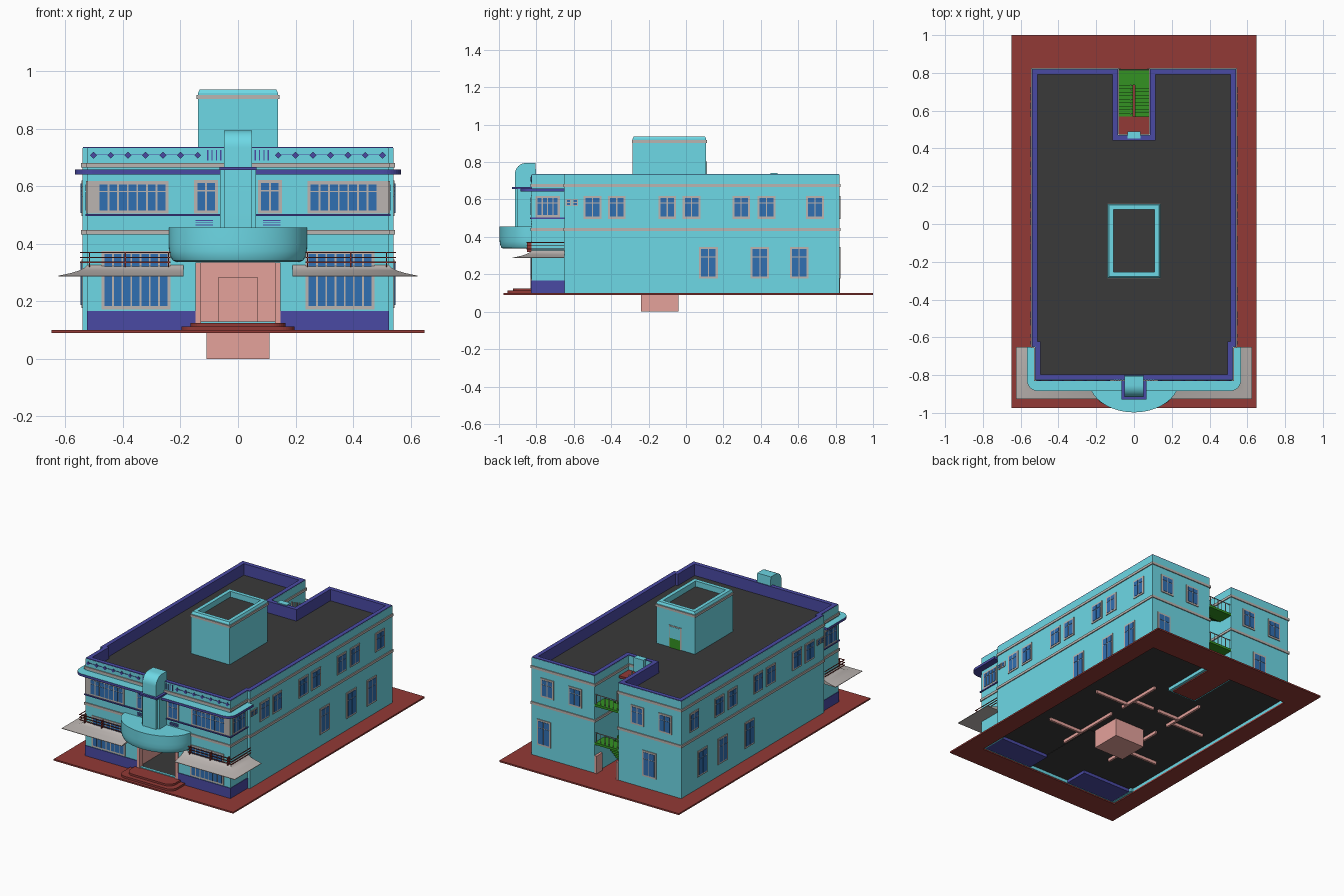
import bpy, bmesh, math
from mathutils import Matrix, Vector

if "Cube" in bpy.data.objects:
    bpy.data.objects.remove(bpy.data.objects["Cube"])

def mat(name, r, g, b):
    m = bpy.data.materials.new(name)
    m.diffuse_color = (r, g, b, 1)
    m.use_nodes = True
    m.node_tree.nodes["Principled BSDF"].inputs["Base Color"].default_value = m.diffuse_color
    return m

CYAN = mat("turquoise wall", .155, .69, .79)
BLUE = mat("indigo trim", .068, .068, .37)
PINK = mat("pink plaster", .78, .36, .33)
GRAY = mat("warm gray", .50, .46, .44)
GLASS = mat("blue glass", .03, .16, .45)
DARK = mat("charcoal", .042, .042, .042)
RED = mat("brick red", .29, .042, .037)
GREEN = mat("green tile", .033, .29, .016)

def finish(name, bm, mats, rule=None, smooth=False):
    bmesh.ops.recalc_face_normals(bm, faces=bm.faces)
    if rule:
        for f in bm.faces:
            f.material_index = rule(f.calc_center_median(), f.normal)
    me = bpy.data.meshes.new(name)
    bm.to_mesh(me)
    bm.free()
    ob = bpy.data.objects.new(name, me)
    bpy.context.collection.objects.link(ob)
    for m in mats:
        me.materials.append(m)
    if smooth:
        bpy.context.view_layer.objects.active = ob
        ob.select_set(True)
        bpy.ops.object.shade_smooth_by_angle(angle=math.radians(35))
        ob.select_set(False)
    return ob

def boxes(name, m, items):
    """items: (x0,x1,y0,y1,z0,z1)"""
    bm = bmesh.new()
    for x0, x1, y0, y1, z0, z1 in items:
        c = Vector((x0 + x1, y0 + y1, z0 + z1)) / 2
        s = Matrix.Diagonal((abs(x1 - x0), abs(y1 - y0), abs(z1 - z0), 1))
        bmesh.ops.create_cube(bm, size=1, matrix=Matrix.Translation(c) @ s)
    return finish(name, bm, [m])

def loft(name, rings, mats, rule=None, loop=False, smooth=False):
    bm = bmesh.new()
    vs = [[bm.verts.new(p) for p in r] for r in rings]
    n = len(vs[0])
    for a, b in zip(vs, vs[1:] + ([vs[0]] if loop else [])):
        for i in range(n):
            j = (i + 1) % n
            bm.faces.new((a[i], a[j], b[j], b[i]))
    if not loop:
        bm.faces.new(vs[0])
        bm.faces.new(vs[-1])
    return finish(name, bm, mats, rule, smooth)

def at(pts, z):
    return [(x, y, z) for x, y in pts]

def offset(pts, d):
    out, n = [], len(pts)
    for i, p in enumerate(pts):
        o = Vector(p)
        for a, b in ((pts[i - 1], p), (p, pts[(i + 1) % n])):
            e = (Vector(b) - Vector(a)).normalized()
            o += d * Vector((e.y, -e.x))
        out.append(tuple(o))
    return out

def rect(x, y0, y1):
    return [(-x, y0), (x, y0), (x, y1), (-x, y1)]

def rounded_front(x, y0, y1, r):
    arc = [(x - r + r * math.sin(a), y0 + r - r * math.cos(a)) for a in [math.pi / 16 * k for k in range(9)]]
    half = arc + [(x, y1)]
    return half + [(-p, q) for p, q in reversed(half)]

def band(name, pts, m, d_out, d_in, z0, z1):
    o, i = offset(pts, d_out), offset(pts, d_in)
    loft(name, [at(o, z0), at(o, z1), at(i, z1), at(i, z0)], [m], loop=True)

# plan of the building, with the stair notch at the back
F = -.825
right = [(.523, F), (.523, -.65), (.54, -.65), (.54, .82), (.085, .82), (.085, .47)]
outline = right + [(-x, y) for x, y in reversed(right)]
porch = [(-.145, F), (-.145, -.25), (.145, -.25), (.145, F)]

# paving around the building, open below the house; foundation walls and lift pit
so, si = rect(.648, -.975, 1), rect(.522, -.81, .805)
loft("paving", [at(so, .09), at(so, .1), at(si, .1), at(si, .09)], [RED], loop=True)
boxes("stair_paving", RED, [(-.085, .085, .47, .82, .09, .1)])
band("foundation_wall", outline, CYAN, 0, -.018, .098, .13)
lines = []
for s in (-1, 1):
    lines += [(s * .17, s * .184, -.45, .0, .1, .125), (s * .17, s * .184, .1, .41, .1, .125),
              (s * .17, s * .42, -.3, -.286, .1, .125), (s * .17, s * .42, .14, .154, .1, .125),
              (s * .02, s * .17, .2, .214, .1, .125)]
boxes("partition_bases", PINK, lines)
boxes("lift_pit", PINK, [(-.11, .11, -.24, -.04, 0, .125)])

# main body: entrance recess in the lower storey
def lower_rule(c, n):
    if n.z < -.5:
        return 2
    return int(abs(c.x) < .15 and F + .01 < c.y < -.2 and abs(n.z) < .5)
loft("lower_storey", [at(outline + porch, .12), at(outline + porch, .335)], [CYAN, PINK, DARK], lower_rule)
loft("upper_storey", [at(outline, .335), at(outline, .662)], [CYAN, DARK], lambda c, n: int(n.z > .5))
band("parapet_wall", outline, CYAN, 0, -.004, .655, .733)
band("parapet_lining", outline, BLUE, -.001, -.028, .655, .737)
for z in (.432, .666):
    band("string_course", outline, GRAY, .006, -.003, z, z + .016)

# roof house
house = rect(.139, -.285, .107)
loft("roof_house", [at(house, .65), at(house, .9)], [CYAN, DARK], lambda c, n: int(n.z > .5))
hi, ht = offset(house, -.03), offset(house, -.006)
loft("roof_house_rim", [at(house, .89), at(house, .925), at(ht, .937), at(hi, .937), at(hi, .89)], [CYAN], loop=True)
band("roof_house_course", house, GRAY, .005, -.003, .903, .918)
boxes("roof_door_frame", GRAY, [(-.043, .047, .107, .110, .662, .807)])
boxes("roof_door_lower", GREEN, [(-.035, .04, .107, .112, .662, .725)])
boxes("roof_door_upper", CYAN, [(-.035, .04, .107, .112, .725, .80)])

# windows: gray frame plate with glass panes in front
frames, panes = [], []
def plate(dst, axis, s, plane, u0, u1, z0, z1, d):
    if axis == 'y':
        dst.append((u0, u1, plane, plane + s * d, z0, z1))
    else:
        dst.append((plane, plane + s * d, u0, u1, z0, z1))

def window(axis, s, plane, c, w, z0, z1, n=2, transom=.72, edge=.011, gap=.006):
    plate(frames, axis, s, plane, c - w / 2, c + w / 2, z0, z1, .005)
    pw = (w - 2 * edge - (n - 1) * gap) / n
    zt = z0 + edge + (z1 - z0 - 2 * edge) * transom
    for k in range(n):
        u = c - w / 2 + edge + k * (pw + gap)
        plate(panes, axis, s, plane, u, u + pw, z0 + edge, zt - .002, .007)
        plate(panes, axis, s, plane, u, u + pw, zt + .002, z1 - edge, .007)

for s in (-1, 1):
    for y in (-.5, -.37, -.1, .03, .295, .43, .69):
        window('x', s, s * .54, y, .095, .497, .62)
    for y in (.12, .395, .605):
        window('x', s, s * .54, y, .1, .177, .345)
    for y in (-.628, -.592):
        window('x', s, s * .54, y, .03, .565, .602, 1, .5, .006)
    window('x', s, s * .523, -.74, .13, .505, .618, 4)
    plate(frames, 'y', -1, F, s * .47, s * .523, .505, .618, .005)
    window('y', -1, F, s * .367, .25, .505, .618, 7)
    window('y', -1, F, s * .111, .083, .505, .622)
    window('y', -1, F, s * .355, .24, .172, .375, 7, .66)
    for x in (.225, .425):
        window('y', 1, .82, s * x, .095, .497, .62)
window('y', 1, .82, .45, .1, .177, .345)
window('y', 1, .82, -.31, .1, .177, .345)
boxes("window_frames", GRAY, frames)
boxes("window_panes", GLASS, panes)

# front trim: plinth, ledge, vents, parapet ornaments
trim = []
for s in (-1, 1):
    trim += [(s * .148, s * .526, F - .004, -.65, .1, .167),
             (s * .06, s * .53, F - .008, -.65, .496, .503),
             (s * .13, s * .51, F - .003, F, .7085, .7105)]
    trim += [(s * .087, s * .147, F - .005, F, z, z + .003) for z in (.464, .472, .48)]
    trim += [(s * x, s * (x + .004), F - .005, F, .69, .727) for x in (.058, .073, .088, .103)]
boxes("indigo_trim", BLUE, trim)
bm = bmesh.new()
for s in (-1, 1):
    for k in range(7):
        m = Matrix.Translation((s * (.14 + k * .0605), F - .003, .708)) @ Matrix.Rotation(math.pi / 2, 4, 'X')
        bmesh.ops.create_cone(bm, segments=4, radius1=.012, radius2=.012, depth=.006, cap_ends=True, matrix=m)
finish("parapet_ornaments", bm, [BLUE])

# upper canopy with rounded corners and centre bump
can = rounded_front(.567, -.885, -.65, .06)
loft("upper_canopy", [at(can, .642), at(can, .658)], [BLUE, CYAN], lambda c, n: int(n.z > .5))
boxes("canopy_bump", BLUE, [(-.065, .065, -.93, F, .657, .668)])

# lower awnings and sun bars wrapping the corners
prof = [(0, .327), (.012, .316), (.03, .307), (.06, .298), (.102, .289), (.102, .286), (0, .288)]
for s in (-1, 1):
    loft("corner_awning", [[(s * .19, F - d, z) for d, z in prof],
                           [(s * (.523 + d), F - d, z) for d, z in prof],
                           [(s * (.523 + d), -.65, z) for d, z in prof]], [GRAY], smooth=True)
bars = []
for s in (-1, 1):
    for z in (.334, .351, .368):
        bars += [(s * .235, s * .55, F - .027, F - .023, z, z + .004),
                 (s * .546, s * .55, F - .027, -.65, z, z + .004)]
    bars += [(s * x, s * (x + .004), F - .024, F, .32, .371) for x in (.24, .39, .515)]
boxes("sun_bars", RED, bars)

# bowl balcony over the entrance
def half_ellipse(k, z):
    return [(.24 * k * math.cos(a), F - .172 * k * math.sin(a), z) for a in [math.pi * i / 40 for i in range(41)]]
loft("bowl_balcony", [half_ellipse(k, z) for k, z in
     ((.88, .337), (.94, .342), (.975, .355), (.995, .375), (1, .4), (1, .456))], [CYAN], smooth=True)

# tower fin with rounded top, and side pilasters
side = [(-.8, .45), (F - .09, .45)] + [(-.855 - .06 * math.cos(a), .735 + .06 * math.sin(a))
        for a in [math.pi / 16 * k for k in range(9)]] + [(-.805, .795), (-.8, .7)]
loft("tower_fin", [[(x, y, z) for y, z in side] for x in (-.049, .049)], [CYAN], smooth=True)
boxes("fin_pilasters", CYAN, [(s * .045, s * .063, -.9, F, .45, .66) for s in (-1, 1)])

# entrance: steps, floor, frame and inner door
for k, (x, y) in enumerate(((.197, -.955), (.165, -.925))):
    p = rounded_front(x, y, -.82, .05)
    loft("entrance_step", [at(p, .1 + .012 * k), at(p, .113 + .012 * k)], [RED])
boxes("porch_floor", DARK, [(-.145, .145, F, -.25, .118, .124)])
boxes("porch_frame", PINK, [(s * .128, s * .148, F - .006, F + .03, .122, .335) for s in (-1, 1)])
boxes("inner_door", PINK, [(-.068, .068, -.257, -.25, .122, .285)])

# rear stairwell: landings, flights, rails
boxes("half_landings", GREEN, [(-.085, .085, .735, .82, z - .015, z) for z in (.30, .55)])
boxes("floor_landings", RED, [(-.085, .085, .47, .57, z - .015, z) for z in (.12, .43, .64)])
steps = []
for s, z0, z1, up in ((1, .1, .30, 1), (-1, .30, .43, -1), (1, .43, .55, 1), (-1, .55, .64, -1)):
    for k in range(9):
        y = .57 + .0185 * (k if up > 0 else 8 - k)
        z = z0 + (z1 - z0) * (k + 1) / 9
        steps.append((s * .006, s * .083, y, y + .0185, z - .025, z))
boxes("stair_flights", GREEN, steps)
rails = []
for z in (.30, .55):
    rails += [(-.083, .083, .813, .817, z + .06, z + .064)]
    rails += [(x - .0015, x + .0015, .8135, .8165, z, z + .06) for x in [-.075 + .03 * i for i in range(6)]]
rails += [(-.022, -.014, .58 + .025 * i, .588 + .025 * i, .55, .70 - .012 * i) for i in range(7)]
boxes("stair_rails", GRAY, rails)
boxes("stair_gate_walls", PINK, [(s * .07, s * .086, .76, .823, .1, .215) for s in (-1, 1)])
boxes("roof_stair_step", CYAN, [(-.035, .035, .452, .49, .65, .742)])
